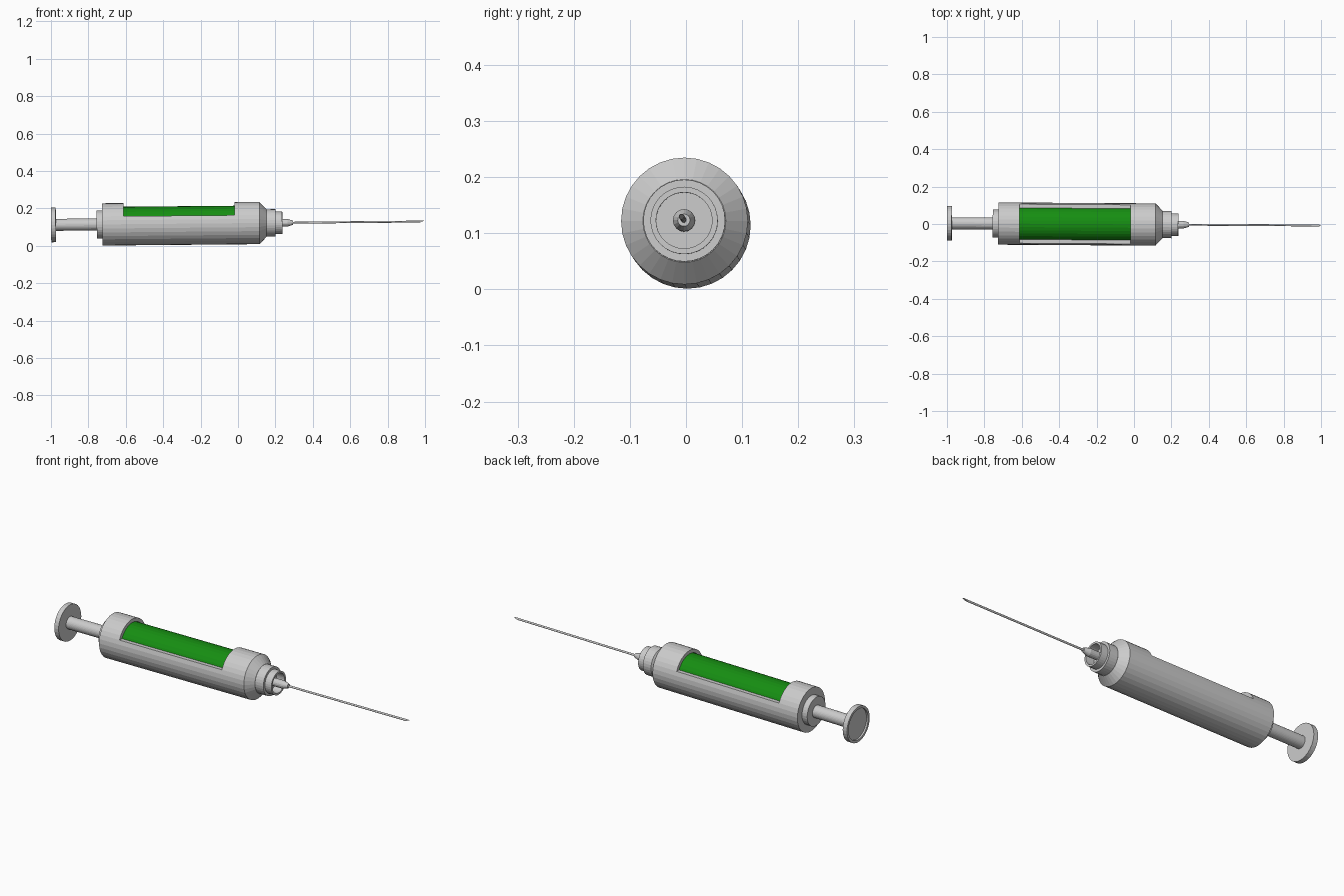
import bpy, bmesh, math
from mathutils import Matrix, Vector

if "Cube" in bpy.data.objects:
    bpy.data.objects.remove(bpy.data.objects["Cube"])

SEG = 32
# the whole syringe leans very slightly off the x axis
AXIS = Vector((1, -0.006, 0.009)).normalized()
TILT = Matrix.Translation((0, -0.002, 0.1208)) @ Vector((1, 0, 0)).rotation_difference(AXIS).to_matrix().to_4x4()


def lathe(name, profile, seg=SEG, closed=False):
    """Spin (x, radius) points around the x axis; radius 0 makes a pole."""
    bm = bmesh.new()
    rings = []
    for x, r in profile:
        if r == 0:
            rings.append([bm.verts.new((x, 0, 0))] * seg)
        else:
            rings.append([bm.verts.new((x, r * math.cos(2 * math.pi * i / seg),
                                        r * math.sin(2 * math.pi * i / seg))) for i in range(seg)])
    pairs = list(zip(rings, rings[1:]))
    if closed:
        pairs.append((rings[-1], rings[0]))
    for a, b in pairs:
        for i in range(seg):
            j = (i + 1) % seg
            bm.faces.new(list(dict.fromkeys((a[i], a[j], b[j], b[i]))))
    bmesh.ops.recalc_face_normals(bm, faces=bm.faces)
    mesh = bpy.data.meshes.new(name)
    bm.to_mesh(mesh)
    bm.free()
    ob = bpy.data.objects.new(name, mesh)
    bpy.context.collection.objects.link(ob)
    ob.matrix_world = TILT
    return ob


# barrel: hollow tube with rear collar hole and chamfered front
barrel = lathe("barrel", [
    (-0.725, 0.03), (-0.725, 0.113), (0.115, 0.113), (0.152, 0.074), (0.152, 0.03),
    (0.05, 0.03), (0.05, 0.095), (-0.66, 0.095), (-0.66, 0.03)], closed=True)

# window cut into the upper side of the barrel
bpy.ops.mesh.primitive_cube_add(size=1)
cutter = bpy.context.object
cutter.name = "window_cutter"
cutter.matrix_world = TILT @ Matrix.Translation((-0.315, 0, 0.143)) @ Matrix.Diagonal((0.594, 0.4, 0.2, 1))
cutter.hide_render = True
cutter.hide_set(True)
cut = barrel.modifiers.new("window", 'BOOLEAN')
cut.operation = 'DIFFERENCE'
cut.solver = 'EXACT'
cut.object = cutter

# coloured liquid
liquid = lathe("liquid", [(-0.65, 0), (-0.65, 0.0935), (0.04, 0.0935), (0.04, 0)])
green = bpy.data.materials.new("green_liquid")
green.diffuse_color = (0.008, 0.27, 0.006, 1)
green.use_nodes = True
green.node_tree.nodes["Principled BSDF"].inputs["Base Color"].default_value = green.diffuse_color
liquid.data.materials.append(green)

# plunger: dished thumb disc and rod
lathe("thumb_disc", [(-0.99, 0), (-0.99, 0.08), (-0.999, 0.08), (-0.999, 0.093),
                     (-0.974, 0.093), (-0.974, 0)])
lathe("plunger_rod", [(-0.98, 0), (-0.98, 0.032), (-0.67, 0.032), (-0.67, 0)])
lathe("rear_collar", [(-0.755, 0), (-0.755, 0.075), (-0.72, 0.075), (-0.72, 0)])

# stepped nozzle with a recessed cup
lathe("nozzle", [(0.14, 0), (0.14, 0.073), (0.2, 0.073), (0.2, 0.06), (0.237, 0.06),
                 (0.237, 0.05), (0.19, 0.05), (0.19, 0)])

# needle hub and needle
lathe("needle_hub", [(0.18, 0), (0.18, 0.02), (0.265, 0.02), (0.295, 0.011), (0.295, 0)], 16)
needle = lathe("needle", [(0.28, 0), (0.28, 0.005), (0.985, 0.005), (0.985, 0)], 12)
# slanted needle point
for v in needle.data.vertices:
    if v.co.x > 0.9:
        v.co.x += v.co.z * 2.6
